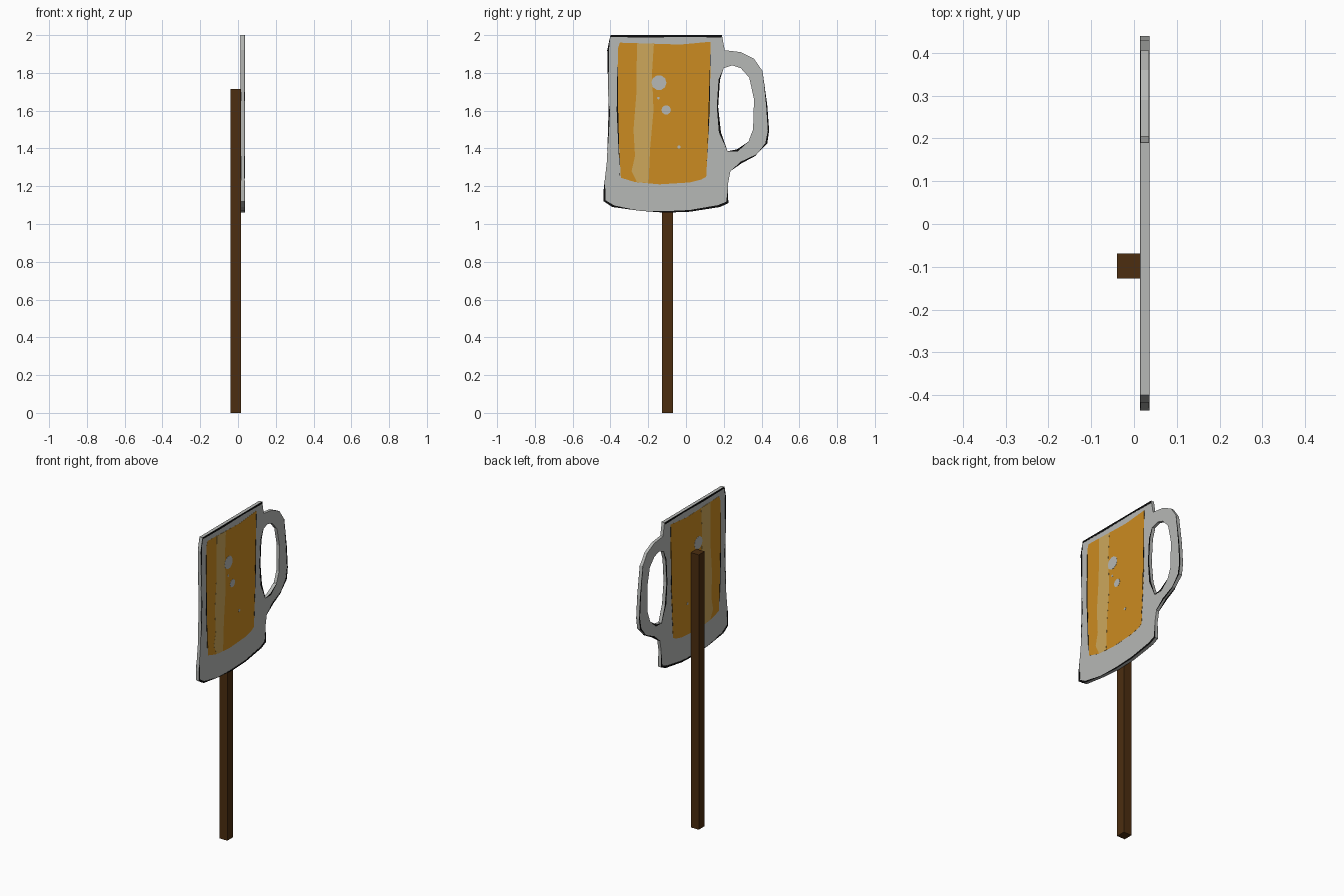
import bpy, bmesh, math
from mathutils import Matrix


def material(name, rgb):
    m = bpy.data.materials.new(name)
    m.diffuse_color = (*rgb, 1)
    return m


GREY = material("glass grey", (0.47, 0.48, 0.465))
AMBER = material("amber", (0.60, 0.26, 0.015))
PALE = material("pale amber", (0.61, 0.39, 0.105))
BLACK = material("black", (0.004, 0.004, 0.004))
BROWN = material("dark wood", (0.072, 0.027, 0.005))

BACK, FRONT = 0.0155, 0.0345          # the two faces of the sign board
STAND_UP = Matrix(((0, 0, 1, 0), (1, 0, 0, 0), (0, 1, 0, 0), (0, 0, 0, 1)))


def slab(name, loops, x0, x1, mat):
    """Filled (y, z) outlines, holes allowed, extruded from x0 to x1."""
    cu = bpy.data.curves.new(name, 'CURVE')
    cu.dimensions, cu.fill_mode = '2D', 'BOTH'
    cu.extrude = (x1 - x0) / 2
    for pts in loops:
        sp = cu.splines.new('POLY')
        sp.points.add(len(pts) - 1)
        for p, (y, z) in zip(sp.points, pts):
            p.co = (y, z, 0, 1)
        sp.use_cyclic_u = True
    tmp = bpy.data.objects.new(name + "_curve", cu)
    bpy.context.collection.objects.link(tmp)
    dg = bpy.context.evaluated_depsgraph_get()
    me = bpy.data.meshes.new_from_object(tmp.evaluated_get(dg))
    bpy.data.objects.remove(tmp)
    me.transform(Matrix.Translation(((x0 + x1) / 2, 0, 0)) @ STAND_UP)
    bm = bmesh.new()
    bm.from_mesh(me)
    bmesh.ops.remove_doubles(bm, verts=bm.verts, dist=1e-5)
    bmesh.ops.recalc_face_normals(bm, faces=bm.faces)
    for f in bm.faces:
        f.material_index = 0
        f.smooth = False
    bm.to_mesh(me)
    bm.free()
    me.materials.clear()
    me.materials.append(mat)
    ob = bpy.data.objects.new(name, me)
    bpy.context.collection.objects.link(ob)
    return ob


def painted(name, pts, mat, lift):
    """Thin plate of paint on both faces of the board."""
    slab(name + "_front", [pts], FRONT, FRONT + lift, mat)
    slab(name + "_back", [pts], BACK - lift, BACK, mat)


def circle(y, z, r, n=10):
    return [(y + r * math.cos(2 * math.pi * i / n), z + r * math.sin(2 * math.pi * i / n))
            for i in range(n)]


# Mug board with handle hole
outline = [(-.40, 2.0), (.19, 2.0), (.205, 1.92), (.29, 1.91), (.36, 1.875), (.405, 1.81),
           (.43, 1.63), (.44, 1.495), (.43, 1.425), (.375, 1.37), (.29, 1.33), (.235, 1.28),
           (.222, 1.21), (.224, 1.11), (.18, 1.09), (.02, 1.065), (-.11, 1.06), (-.245, 1.07),
           (-.39, 1.09), (-.436, 1.12), (-.436, 1.18), (-.418, 1.34), (-.41, 1.6),
           (-.417, 1.92)]
hole = [(.245, 1.84), (.29, 1.825), (.335, 1.775), (.36, 1.66), (.355, 1.5), (.33, 1.435),
        (.27, 1.395), (.22, 1.385), (.185, 1.485), (.17, 1.62), (.18, 1.765), (.20, 1.825)]
slab("mug_board", [outline, hole], BACK, FRONT, GREY)

# Drink, highlight stripe and bubbles
painted("drink", [(-.35, 1.96), (-.03, 1.95), (.13, 1.965), (.127, 1.605), (.107, 1.25),
                  (.08, 1.235), (.02, 1.22), (-.14, 1.21), (-.27, 1.222), (-.345, 1.245),
                  (-.365, 1.605), (-.36, 1.93)], AMBER, .0006)
painted("highlight", [(-.26, 1.957), (-.17, 1.954), (-.18, 1.8), (-.172, 1.6), (-.19, 1.4),
                      (-.198, 1.217), (-.26, 1.222), (-.288, 1.28), (-.27, 1.36),
                      (-.278, 1.5), (-.262, 1.7)], PALE, .0011)
for i, (y, z, r) in enumerate([(-.143, 1.748, .04), (-.105, 1.604, .025),
                               (-.146, 1.667, .007), (-.037, 1.408, .009)]):
    painted(f"bubble_{i + 1}", circle(y, z, r), GREY, .0015)

# Worn black outline strokes
strokes = {
    "top": [(-.40, 2.0), (.19, 2.0), (.188, 1.987), (0, 1.991), (-.2, 1.987), (-.398, 1.99)],
    "upper_left": [(-.40, 2.0), (-.417, 1.92), (-.412, 1.70), (-.409, 1.80), (-.408, 1.92)],
    "middle_left": [(-.411, 1.65), (-.411, 1.5), (-.416, 1.36), (-.408, 1.48), (-.402, 1.6)],
    "lower_left": [(-.43, 1.23), (-.436, 1.18), (-.436, 1.12), (-.39, 1.09), (-.245, 1.07),
                   (-.38, 1.098), (-.425, 1.125), (-.427, 1.18)],
    "bottom": [(-.245, 1.07), (-.11, 1.06), (.02, 1.065), (.18, 1.09), (.224, 1.11),
               (.222, 1.19), (.213, 1.118), (.17, 1.1), (.02, 1.074), (-.11, 1.068)],
    "handle_outer": [(.405, 1.81), (.43, 1.63), (.44, 1.495), (.43, 1.425), (.375, 1.37),
                     (.42, 1.428), (.433, 1.495), (.424, 1.63)],
    "handle_lower": [(.375, 1.37), (.29, 1.33), (.235, 1.28), (.295, 1.322), (.37, 1.362)],
    "hole_left": [(.2, 1.825), (.18, 1.765), (.17, 1.62), (.185, 1.485), (.22, 1.385),
                  (.174, 1.485), (.163, 1.62), (.172, 1.765)],
    "hole_bottom": [(.22, 1.385), (.27, 1.395), (.33, 1.435), (.275, 1.385)],
    "drink_right": [(.13, 1.95), (.125, 1.6), (.108, 1.3), (.115, 1.45), (.119, 1.6)],
    "drink_left": [(-.362, 1.9), (-.367, 1.6), (-.35, 1.24), (-.359, 1.6)],
}
for name, pts in strokes.items():
    painted("outline_" + name, pts, BLACK, .0014)

# Post behind the board
slab("post", [[(-.127, 0), (-.069, 0), (-.069, 1.715), (-.127, 1.715)]], -.04, BACK - .0002, BROWN)
